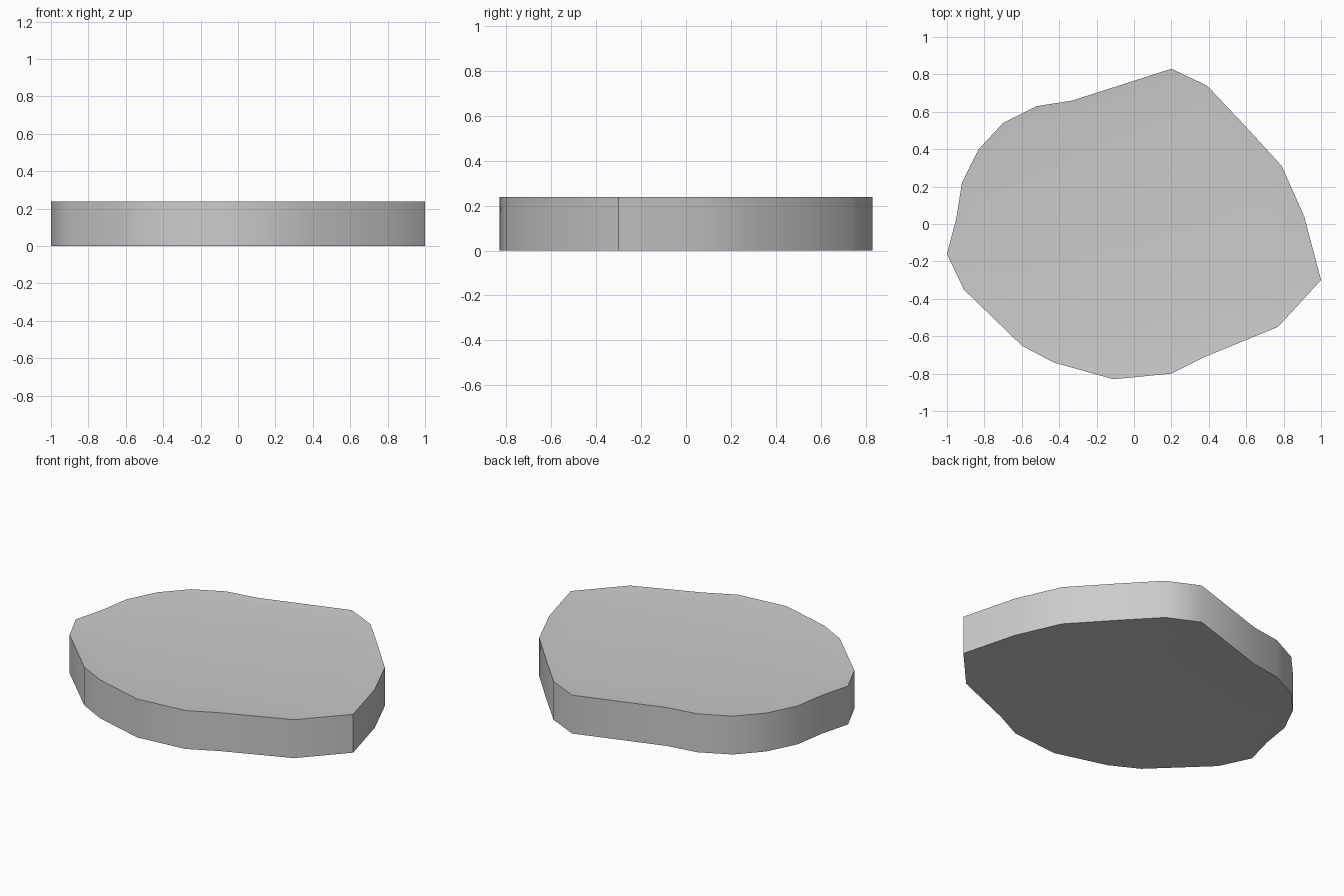
import bpy, bmesh
from mathutils import Vector

if "Cube" in bpy.data.objects:
    bpy.data.objects.remove(bpy.data.objects["Cube"])

HEIGHT = 0.238
DISH = 0.008      # slight hollow inside the rim
INNER = 0.89      # size of the inner face relative to the outline

# Irregular slab outline, clockwise from the back point
outline = [(0.20, 0.83), (0.39, 0.74), (0.57, 0.55), (0.79, 0.31), (0.91, 0.04),
           (1.00, -0.30), (0.77, -0.55), (0.38, -0.71), (0.20, -0.80), (-0.11, -0.83),
           (-0.43, -0.74), (-0.60, -0.65), (-0.91, -0.35), (-1.00, -0.16), (-0.95, 0.03),
           (-0.92, 0.22), (-0.83, 0.40), (-0.70, 0.54), (-0.52, 0.63), (-0.33, 0.66)]

bm = bmesh.new()


def ring(z, scale=1.0):
    return [bm.verts.new(Vector((x * scale, y * scale, z))) for x, y in outline]


# Lower face, wall, rim and upper face as stacked rings
rings = [ring(DISH / 2, INNER), ring(0), ring(HEIGHT), ring(HEIGHT - DISH, INNER)]
n = len(outline)
for a, b in zip(rings, rings[1:]):
    for i in range(n):
        j = (i + 1) % n
        bm.faces.new((a[i], a[j], b[j], b[i]))
bm.faces.new(rings[0])
bm.faces.new(rings[-1])
bmesh.ops.recalc_face_normals(bm, faces=bm.faces)

mesh = bpy.data.meshes.new("stone_slab")
bm.to_mesh(mesh)
bm.free()
slab = bpy.data.objects.new("stone_slab", mesh)
bpy.context.collection.objects.link(slab)

# Smooth wall with crisp top and bottom edges
bpy.context.view_layer.objects.active = slab
slab.select_set(True)
bpy.ops.object.shade_smooth_by_angle(angle=0.8)
